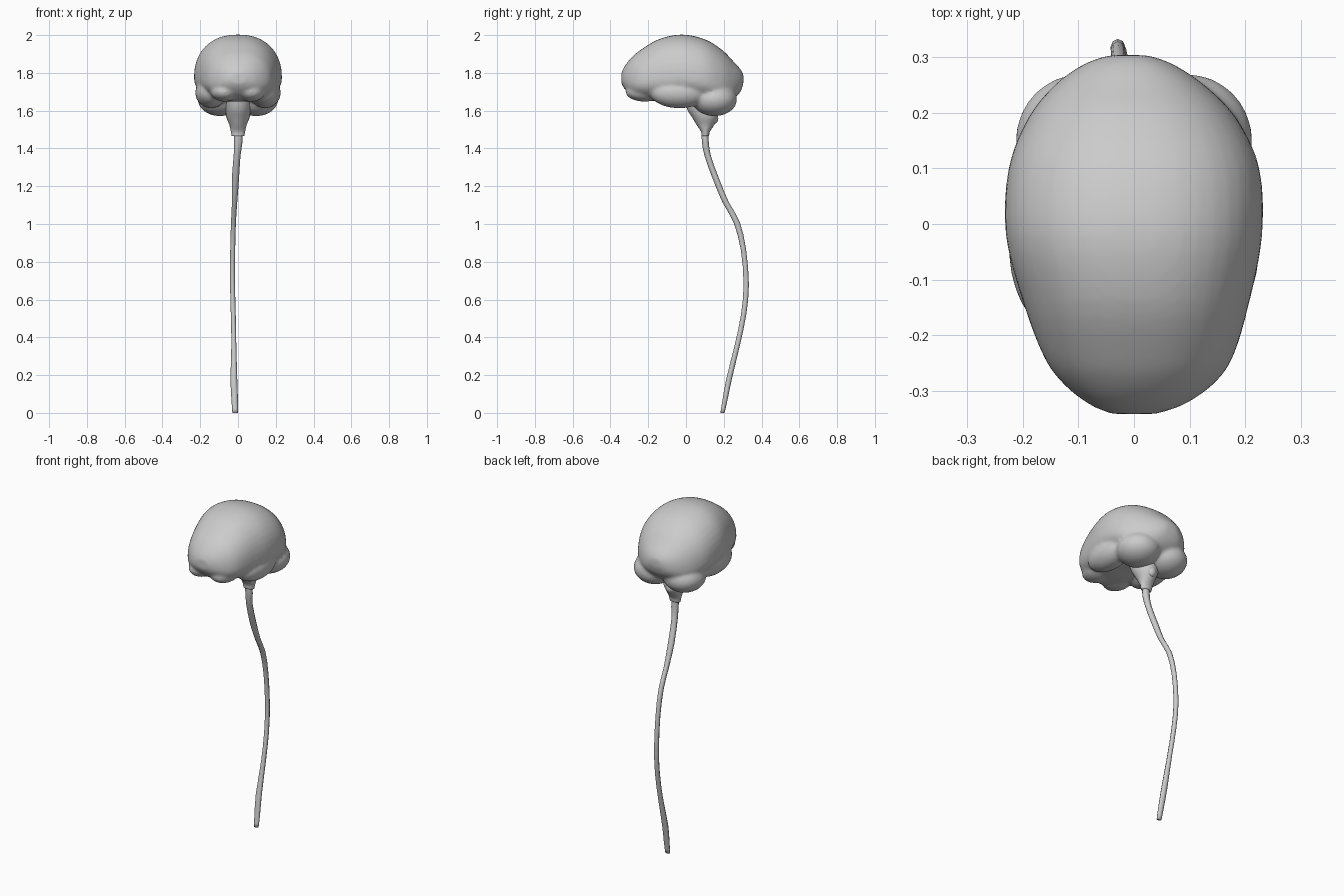
import bpy, bmesh, math
from mathutils import Vector, Matrix

if "Cube" in bpy.data.objects:
    bpy.data.objects.remove(bpy.data.objects["Cube"])


def curve_rows(rows, steps):
    # smooth in-between rows through the given stations
    out = []
    for i in range(len(rows) - 1):
        p = [Vector(rows[min(max(i + k, 0), len(rows) - 1)]) for k in (-1, 0, 1, 2)]
        for s in range(steps):
            t = s / steps
            out.append(0.5 * (2 * p[1] + (p[2] - p[0]) * t
                              + (2 * p[0] - 5 * p[1] + 4 * p[2] - p[3]) * t * t
                              + (3 * p[1] - p[0] - 3 * p[2] + p[3]) * t ** 3))
    return out + [Vector(rows[-1])]


def loft(bm, rings):
    loops = [[bm.verts.new(co) for co in ring] for ring in rings]
    n = len(loops[0])
    for a, b in zip(loops, loops[1:]):
        for i in range(n):
            bm.faces.new((a[i], a[(i + 1) % n], b[(i + 1) % n], b[i]))
    bm.faces.new(loops[0][::-1])
    bm.faces.new(loops[-1])


def finish(bm, name):
    bmesh.ops.recalc_face_normals(bm, faces=bm.faces[:])
    mesh = bpy.data.meshes.new(name)
    bm.to_mesh(mesh)
    bm.free()
    for poly in mesh.polygons:
        poly.use_smooth = True
    obj = bpy.data.objects.new(name, mesh)
    bpy.context.collection.objects.link(obj)
    return obj


def power(v, e):
    return math.copysign(abs(v) ** e, v)


def lobe(bm, centre, radii):
    for side in (-1, 1):
        m = Matrix.Translation((centre[0] * side, centre[1], centre[2])) @ Matrix.Diagonal((*radii, 1))
        bmesh.ops.create_icosphere(bm, subdivisions=4, radius=1, matrix=m)


# cerebrum: y, centre x, half width, top z, bottom z
stations = [(-0.342, 0.0, 0.04, 1.80, 1.745), (-0.325, 0.005, 0.085, 1.835, 1.715),
            (-0.29, 0.008, 0.133, 1.88, 1.68), (-0.24, 0.008, 0.17, 1.922, 1.66),
            (-0.14, 0.004, 0.204, 1.98, 1.648), (-0.02, 0, 0.231, 2.003, 1.65),
            (0.10, 0, 0.226, 1.978, 1.64), (0.19, -0.003, 0.188, 1.923, 1.63),
            (0.25, -0.008, 0.135, 1.862, 1.66), (0.288, -0.01, 0.08, 1.82, 1.70),
            (0.304, -0.01, 0.035, 1.79, 1.745)]
bm = bmesh.new()
rings = []
for y, cx, w, top, bot in curve_rows(stations, 4):
    mid = bot + (top - bot) * 0.36
    ring = []
    for i in range(40):
        a = math.tau * i / 40
        c, s = power(math.cos(a), 0.88), power(math.sin(a), 0.9)
        ring.append((cx + w * c, y, mid + s * ((top - mid) if s > 0 else (mid - bot))))
    rings.append(ring)
loft(bm, rings)

# temporal lobes and cerebellum halves on the underside
lobe(bm, (0.143, -0.035, 1.695), (0.083, 0.155, 0.082))
lobe(bm, (0.095, 0.15, 1.66), (0.118, 0.12, 0.089))
lobe(bm, (0.07, -0.22, 1.70), (0.075, 0.10, 0.052))
brain = finish(bm, "brain")
remesh = brain.modifiers.new("fuse", 'REMESH')
remesh.mode = 'VOXEL'
remesh.voxel_size = 0.01
remesh.use_smooth_shade = True
smooth = brain.modifiers.new("soften", 'SMOOTH')
smooth.factor = 0.5
smooth.iterations = 5


def stalk(name, rows, sides, steps):
    # rows: x, y, z, half width x, half depth y
    bm = bmesh.new()
    loft(bm, [[(x + rx * math.cos(math.tau * i / sides), y + ry * math.sin(math.tau * i / sides), z)
               for i in range(sides)] for x, y, z, rx, ry in curve_rows(rows, steps)])
    return finish(bm, name)


# brain stem, tapering down to the cord
stalk("brain_stem", [(0, 0.07, 1.68, 0.08, 0.08), (0, 0.085, 1.61, 0.068, 0.08),
                     (0, 0.10, 1.565, 0.062, 0.068), (0, 0.103, 1.525, 0.046, 0.047),
                     (0, 0.103, 1.49, 0.038, 0.024), (0, 0.102, 1.465, 0.033, 0.02)], 16, 3)
bm = bmesh.new()
bmesh.ops.create_icosphere(bm, subdivisions=3, radius=1,
                           matrix=Matrix.Translation((0, 0.145, 1.56)) @ Matrix.Diagonal((0.028, 0.026, 0.032, 1)))
finish(bm, "stem_nub")

# spinal cord
stalk("spinal_cord", [(0, 0.10, 1.475, 0.022, 0.018), (0.001, 0.103, 1.43, 0.022, 0.018),
                      (-0.005, 0.115, 1.36, 0.018, 0.017), (-0.014, 0.16, 1.235, 0.019, 0.017),
                      (-0.018, 0.21, 1.115, 0.014, 0.017), (-0.024, 0.268, 1.01, 0.013, 0.017),
                      (-0.028, 0.304, 0.865, 0.013, 0.014), (-0.029, 0.319, 0.68, 0.013, 0.014),
                      (-0.025, 0.305, 0.52, 0.013, 0.014), (-0.022, 0.272, 0.36, 0.013, 0.014),
                      (-0.022, 0.228, 0.18, 0.018, 0.015), (-0.017, 0.205, 0.06, 0.017, 0.013),
                      (-0.015, 0.193, 0.0, 0.015, 0.011)], 8, 2)
